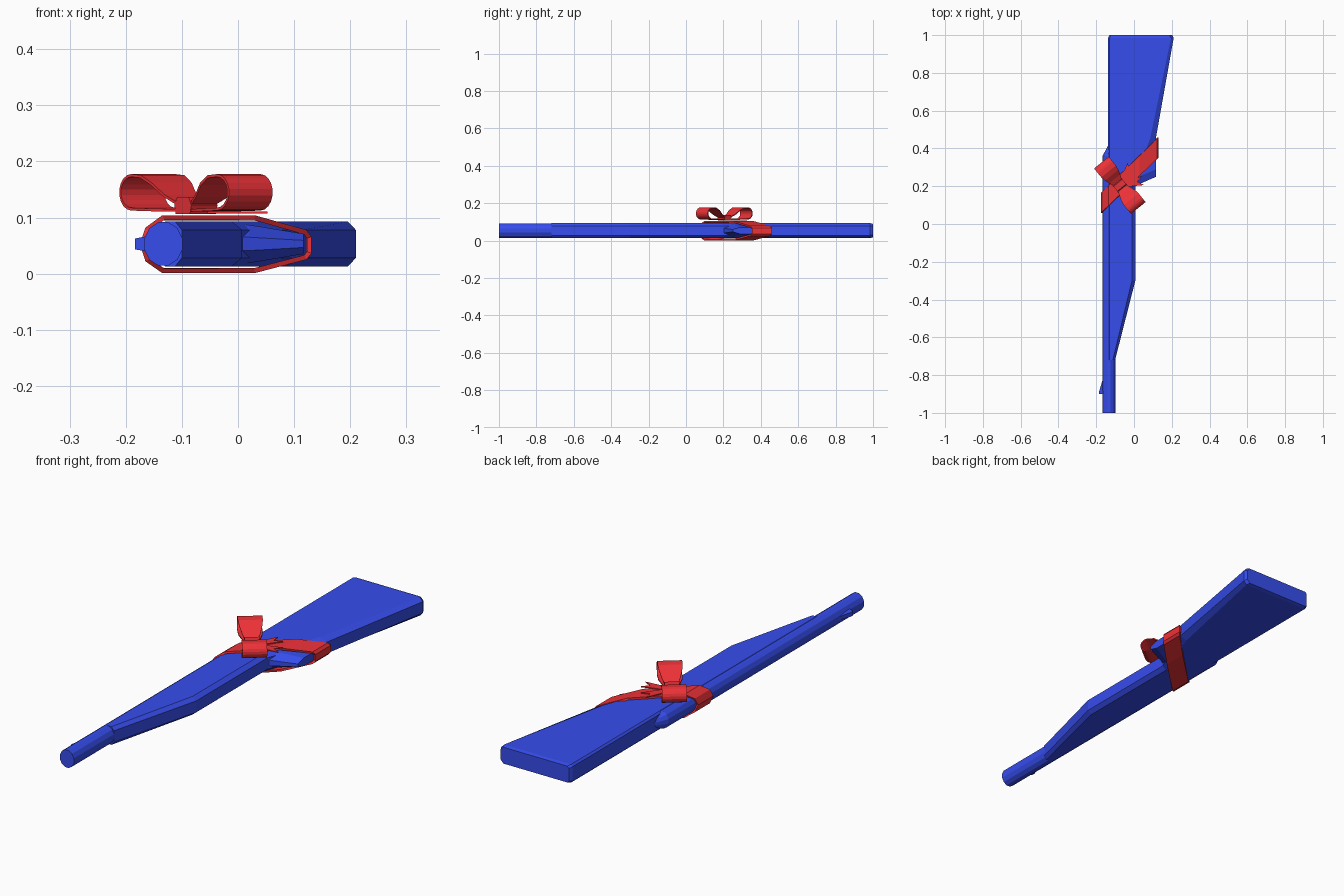
import bpy, bmesh, math
from mathutils import Vector

if "Cube" in bpy.data.objects:
    bpy.data.objects.remove(bpy.data.objects["Cube"])


def material(name, rgb):
    m = bpy.data.materials.new(name)
    m.diffuse_color = (*rgb, 1)
    m.use_nodes = True
    m.node_tree.nodes["Principled BSDF"].inputs["Base Color"].default_value = m.diffuse_color
    return m


BLUE = material("blue", (0.037, 0.075, 0.85))
RED = material("red", (0.85, 0.032, 0.039))
ZC = 0.053


def loft(name, rings, mat, caps=True, loop=False, thick=0):
    """Skin a list of point rings; loop closes the path, thick makes a sheet solid."""
    bm = bmesh.new()
    vs = [[bm.verts.new(p) for p in r] for r in rings]
    n = len(rings[0])
    pairs = list(zip(vs, vs[1:])) + ([(vs[-1], vs[0])] if loop else [])
    for a, b in pairs:
        for i in range(n if n > 2 and not thick else n - 1):
            j = (i + 1) % n
            bm.faces.new((a[i], a[j], b[j], b[i]))
    if caps and not thick:
        bm.faces.new(vs[0])
        bm.faces.new(vs[-1])
    bmesh.ops.recalc_face_normals(bm, faces=bm.faces)
    me = bpy.data.meshes.new(name)
    bm.to_mesh(me)
    bm.free()
    ob = bpy.data.objects.new(name, me)
    bpy.context.collection.objects.link(ob)
    me.materials.append(mat)
    if thick:
        mod = ob.modifiers.new("thickness", "SOLIDIFY")
        mod.thickness = thick
        mod.offset = -1 if loop else 0
    return ob


# Stock: eight-sided sections from fore-end to butt
def stock_ring(y, xl, xr, inset, h=0.04):
    s = 0.008
    return [(xl, y, ZC - h + s), (xl + s, y, ZC - h), (xr - inset, y, ZC - h),
            (xr, y, ZC - h + 0.015), (xr, y, ZC + h - 0.015),
            (xr - inset, y, ZC + h), (xl + s, y, ZC + h), (xl, y, ZC + h - s)]


loft("stock", [stock_ring(*s) for s in (
    (-0.72, -0.138, -0.1, 0.012), (-0.3, -0.138, 0.007, 0.018),
    (0.2, -0.138, 0.007, 0.018), (0.45, -0.138, 0.115, 0.03),
    (0.985, -0.138, 0.21, 0.014), (1.0, -0.13, 0.203, 0.014, 0.036))], BLUE)


# Barrel with a tapered rear end
def barrel_ring(y, k=1, dx=0):
    return [(-0.133 + dx + 0.035 * k * math.cos(a), y, ZC + 0.04 * k * math.sin(a))
            for a in (math.tau * (i + 0.5) / 12 for i in range(12))]


loft("barrel", [barrel_ring(-1), barrel_ring(0.36), barrel_ring(0.42, 0.5, 0.015)], BLUE)

# Front sight
loft("front_sight", [[(-0.15, y, ZC - w), (x, y, ZC - w * 0.6), (x, y, ZC + w * 0.6), (-0.15, y, ZC + w)]
                     for y, x, w in ((-0.9, -0.184, 0.016), (-0.885, -0.184, 0.016), (-0.82, -0.165, 0.012))], BLUE)


# Trigger guard: a wedge with a pointed leading edge
def guard_ring(x, y0, y1, h):
    return [(x, y0, ZC - h * 0.35), (x, y0 + 0.04, ZC - h), (x, y1, ZC - h),
            (x, y1, ZC + h), (x, y0 + 0.04, ZC + h), (x, y0, ZC + h * 0.35)]


loft("trigger_guard", [guard_ring(-0.03, 0.185, 0.44, 0.036), guard_ring(0.02, 0.208, 0.44, 0.034),
                       guard_ring(0.117, 0.25, 0.44, 0.018)], BLUE)

# Ribbon band wrapped diagonally around the stock
band = [(-0.135, 0.104), (0.03, 0.104), (0.122, 0.078), (0.131, 0.066), (0.131, 0.036),
        (0.122, 0.025), (0.03, 0.001), (-0.135, 0.001), (-0.165, 0.022), (-0.175, 0.053), (-0.165, 0.082)]
loft("ribbon_band", [[(x, 0.28 + 0.96 * x - 0.053, z), (x, 0.28 + 0.96 * x + 0.053, z)]
                     for x, z in band], RED, loop=True, thick=0.009)

# Bow: local s runs along the loops, t across the ribbon
CENTRE = Vector((-0.075, 0.205, 0))
S = Vector((0.63, -0.776, 0))
T = Vector((0.776, 0.63, 0))


def at(s, t, z):
    return CENTRE + S * s + T * t + Vector((0, 0, z))


# Two ribbon loops, pinched at the knot
path = [(0, 0.113, 0.022), (0.04, 0.113, 0.035), (0.085, 0.114, 0.048)]
path += [(0.121 + 0.032 * math.cos(a), 0.145 + 0.03 * math.sin(a), 0.05)
         for a in (math.radians(d) for d in range(-90, 91, 20))]
path += [(0.095, 0.173, 0.05), (0.07, 0.16, 0.046), (0.045, 0.139, 0.037), (0.02, 0.125, 0.028), (0, 0.122, 0.022)]
for side, label in ((1, "front"), (-1, "rear")):
    loft("bow_loop_" + label, [[at(side * s, -w, z), at(side * s, w, z)] for s, z, w in path], RED, thick=0.005)

# Knot
loft("bow_knot", [[at(s, t, z) for s, z in ((-0.02, 0.106), (0.02, 0.106), (0.024, 0.122),
                                           (0.016, 0.137), (-0.016, 0.137), (-0.024, 0.122))]
                  for t in (-0.03, 0.03)], RED)

# Two notched tails lying flat beneath the knot
for side, label in ((1, "front"), (-1, "rear")):
    a = 0.62 - side * 0.42
    d = Vector((math.cos(a), math.sin(a), 0))
    n = Vector((-d.y, d.x, 0))
    base = at(0, 0, 0.109)
    loft("bow_tail_" + label, [[base + n * 0.012 * q, base + d * (0.125 if q else 0.095) + n * 0.024 * q]
                               for q in (-1, 0, 1)], RED, thick=0.004)
